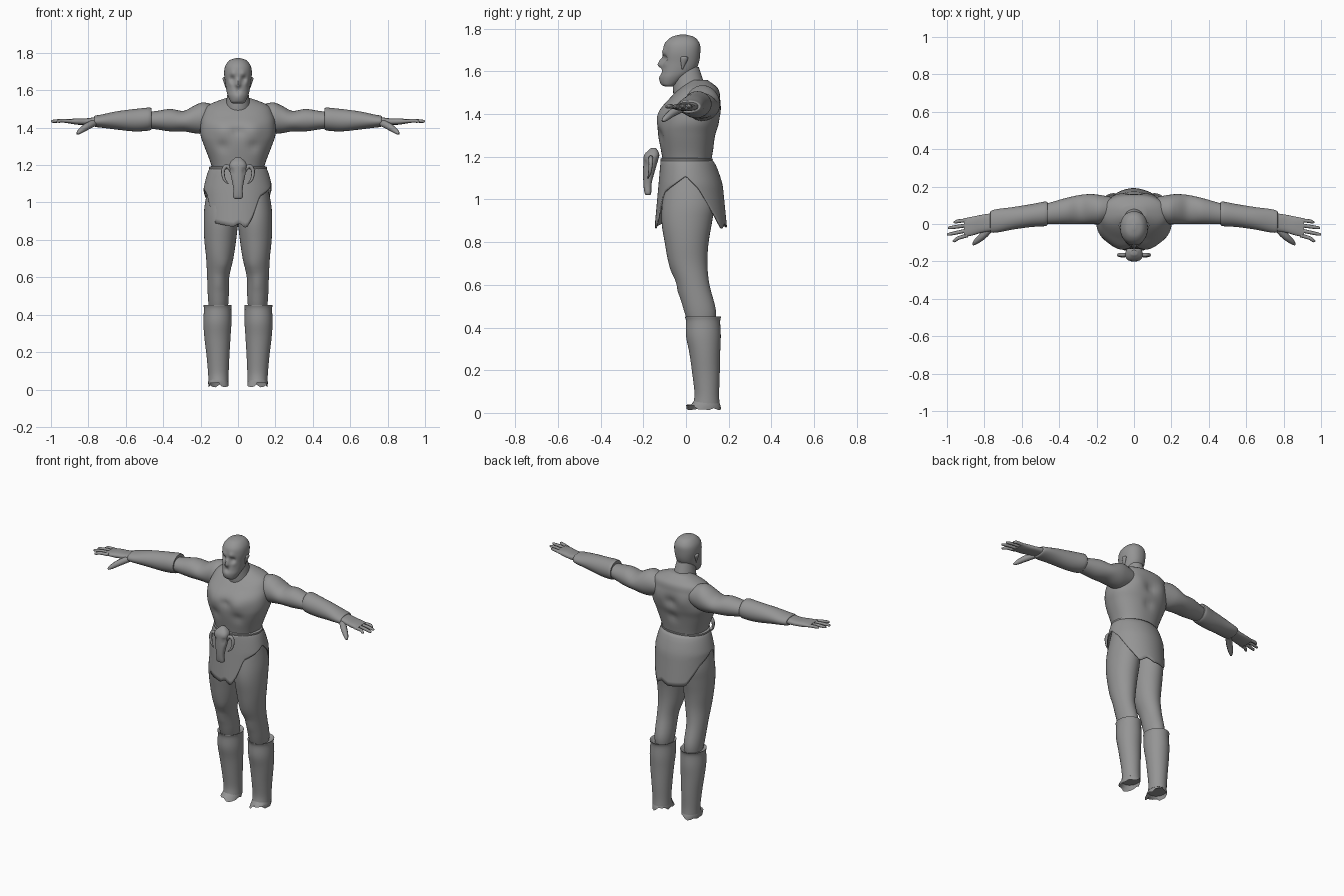
import bpy, bmesh, math, random
from mathutils import Vector

random.seed(4)
if "Cube" in bpy.data.objects:
    bpy.data.objects.remove(bpy.data.objects["Cube"])

tone = (0.3, 0.3, 0.3, 1)
grey = bpy.data.materials.new("plain grey")
grey.use_nodes = True
grey.diffuse_color = tone
grey.node_tree.nodes["Principled BSDF"].inputs["Base Color"].default_value = tone


def finish(name, data, mirror=False):
    ob = bpy.data.objects.new(name, data)
    bpy.context.collection.objects.link(ob)
    data.materials.append(grey)
    if mirror:
        ob.modifiers.new("mirror", "MIRROR").use_mirror_merge = False
    if ob.type == "MESH":
        bpy.ops.object.select_all(action="DESELECT")
        ob.select_set(True)
        bpy.context.view_layer.objects.active = ob
        bpy.ops.object.shade_smooth_by_angle(angle=math.radians(45))
    return ob


def mesh_object(name, bm, mirror=False):
    bmesh.ops.recalc_face_normals(bm, faces=bm.faces)
    mesh = bpy.data.meshes.new(name)
    bm.to_mesh(mesh)
    bm.free()
    return finish(name, mesh, mirror)


def spline(before, start, end, after, t):
    bend = 2 * before - 5 * start + 4 * end - after
    twist = after - before + 3 * (start - end)
    return start + t / 2 * (end - before + t * (bend + t * twist))


def refine(rows, steps):
    # smooth curve through every column of a table
    padded = [rows[0], *rows, rows[-1]]
    fine = []
    for four in zip(padded, padded[1:], padded[2:], padded[3:]):
        fine += [[spline(*column, k / steps) for column in zip(*four)] for k in range(steps)]
    return fine + [list(rows[-1])]


def sculpt(co, bumps):
    # each bump: half-side x, y, z, radius and push along y, the same on both sides
    push = 0
    for x, y, z, radius, depth in bumps:
        distance = (Vector((abs(co.x), co.y, co.z)) - Vector((x, y, z))).length
        push += depth * math.exp(-(distance / radius) ** 2)
    return co + Vector((0, push, 0))


def loft(name, axis, rows, sides=28, steps=4, power=2, bumps=(), mirror=False, ragged=False):
    # each row: position on the axis, then low and high limits on the other two axes
    bm = bmesh.new()
    rings = []
    for along, a_low, a_high, b_low, b_high in refine(rows, steps):
        ring = []
        for k in range(sides):
            turn = math.tau * k / sides
            c, s = (math.copysign(abs(f) ** (2 / power), f) for f in (math.cos(turn), math.sin(turn)))
            a = (a_low + a_high + (a_high - a_low) * c) / 2
            b = (b_low + b_high + (b_high - b_low) * s) / 2
            co = Vector((along, a, b)) if axis == "x" else Vector((a, b, along))
            ring.append(bm.verts.new(sculpt(co, bumps)))
        rings.append(ring)
    for low, high in zip(rings, rings[1:]):
        for k in range(sides):
            bm.faces.new((low[k], low[k - 1], high[k - 1], high[k]))
    bm.faces.new(rings[0])
    if ragged:
        for vert in rings[-1]:
            vert.co.z += random.uniform(0, .03)
    else:
        bm.faces.new(rings[-1])
    return mesh_object(name, bm, mirror)


def column(name, rows, **options):
    # symmetric upright loft: height, half width, front, back
    rows = [(z, -width, width, front, back) for z, width, front, back in rows]
    return loft(name, "z", rows, **options)


def tubes(name, paths, depth):
    # tapered rounded strokes on both sides; each point holds x, y, z and relative radius
    curve = bpy.data.curves.new(name, "CURVE")
    curve.dimensions = "3D"
    curve.bevel_depth = depth
    curve.bevel_resolution = 2
    curve.use_fill_caps = True
    for path in paths:
        fine = refine(path, 4)
        for side in (1, -1):
            stroke = curve.splines.new("POLY")
            stroke.points.add(len(fine) - 1)
            stroke.use_smooth = True
            for point, (x, y, z, radius) in zip(stroke.points, fine):
                point.co = (side * x, y, z, 1)
                point.radius = radius
    return finish(name, curve)


# Torso with chest, stomach, spine and shoulder blades
chest_forms = [(.08, -.12, 1.38, .05, -.014), (0, -.13, 1.38, .02, .01),
               (.08, -.12, 1.3, .03, .01), (0, .15, 1.4, .03, -.015),
               (0, .13, 1.3, .03, -.012), (.09, .15, 1.42, .05, .01)]
column("torso", [(1.1, .13, -.1, .11), (1.19, .14, -.11, .12), (1.3, .18, -.13, .14),
                 (1.36, .2, -.13, .155), (1.42, .2, -.12, .16), (1.47, .19, -.08, .16),
                 (1.52, .16, -.03, .15), (1.56, .06, .02, .1)],
       sides=64, steps=6, power=2.3, bumps=chest_forms)
column("neck", [(1.44, .08, -.04, .12), (1.5, .07, -.06, .1), (1.62, .05, -.06, .06)])

# Head with brow, eye hollows, nose, cheeks, mouth and beard
face_forms = [(0, -.11, 1.63, .013, -.022), (0, -.11, 1.65, .012, -.014),
              (.03, -.1, 1.66, .016, .016), (.025, -.1, 1.69, .016, -.008),
              (.045, -.1, 1.635, .015, -.004), (0, -.115, 1.595, .012, .007),
              (0, -.115, 1.565, .025, -.006)]
column("head", [(1.53, .03, -.1, -.06), (1.54, .04, -.115, -.04), (1.57, .054, -.12, 0),
                (1.6, .062, -.115, .04), (1.64, .068, -.11, .06), (1.69, .074, -.108, .067),
                (1.73, .068, -.1, .064), (1.76, .045, -.07, .04), (1.772, .01, -.03, 0)],
       sides=72, steps=6, power=2.2, bumps=face_forms)
loft("ears", "z", [(1.61, .06, .065, -.02, -.015), (1.66, .06, .082, -.026, .01),
                   (1.67, .06, .076, -.02, 0)], sides=12, mirror=True)

# Arms, bracers and hands
loft("upper_arms", "x", [(.1, .03, .14, 1.4, 1.51), (.18, 0, .155, 1.37, 1.535),
                         (.23, 0, .16, 1.37, 1.52), (.29, 0, .155, 1.38, 1.49),
                         (.36, 0, .14, 1.38, 1.5), (.43, 0, .12, 1.39, 1.49),
                         (.5, 0, .1, 1.4, 1.48)], mirror=True)
loft("bracers", "x", [(.467, .01, .1, 1.4, 1.49), (.47, -.01, .12, 1.386, 1.507),
                      (.55, -.016, .106, 1.38, 1.5), (.65, -.03, .09, 1.39, 1.487),
                      (.73, -.045, .08, 1.4, 1.47), (.765, -.045, .07, 1.405, 1.464),
                      (.768, -.03, .06, 1.415, 1.455)], mirror=True)
loft("palms", "x", [(.74, -.035, .06, 1.415, 1.46), (.81, -.045, .05, 1.415, 1.45),
                    (.86, -.06, .04, 1.416, 1.45), (.91, -.07, .03, 1.424, 1.445)],
     power=2.6, mirror=True)
fingers = []
for i, (reach, y) in enumerate([(.965, .01), (.995, -.02), (1, -.055), (.97, -.09)]):
    root = .02 - .027 * i
    fingers.append([(.89, root, 1.434, 1), (.94, (y + root) / 2, 1.437, 1),
                    (reach - .01, y, 1.434, .8), (reach, y, 1.433, .3)])
tubes("fingers", fingers, .01)
tubes("thumbs", [[(.77, -.025, 1.425, 1.4), (.81, -.065, 1.405, 1.4),
                  (.845, -.095, 1.38, 1), (.86, -.11, 1.367, .4)]], .014)

# Legs with knees and thigh muscles
loft("legs", "z", [(1.16, 0, .14, -.09, .1), (1, 0, .176, -.11, .135), (.9, 0, .183, -.115, .123),
                   (.8, .01, .18, -.1, .106), (.7, .025, .17, -.08, .1),
                   (.6, .047, .165, -.04, .11), (.48, .05, .16, -.01, .14),
                   (.4, .06, .15, .02, .13)],
     sides=36, mirror=True, bumps=[(.1, -.03, .57, .035, -.008), (.07, -.05, .66, .04, -.008)])

# Boots with a turned rim and torn feet
loft("boots", "z", [(.44, .05, .165, .015, .15), (.452, .034, .184, -.005, .165),
                    (.43, .036, .182, 0, .16), (.36, .035, .185, 0, .163),
                    (.28, .04, .18, .016, .16), (.18, .046, .168, .03, .158),
                    (.09, .05, .16, .04, .155), (.045, .05, .158, .034, .157)],
     sides=36, mirror=True)
loft("torn_feet", "z", [(.06, .056, .154, .04, .15), (.04, .05, .16, .025, .16),
                        (.01, .05, .158, 0, .164)], sides=20, steps=1, mirror=True, ragged=True)

# Hide skirt: hem height by angle from the front towards the left
hem = [(-180, .87), (-145, .88), (-120, 1), (-90, 1.08), (-65, 1.05), (-54, .98), (-42, .89),
       (-8, .87), (2, .89), (14, .86), (25, .92), (38, 1.03), (90, 1.11),
       (110, 1.05), (130, .95), (150, .86), (165, .89), (180, .87)]
waist, columns, levels = 1.19, 90, 12


def hem_height(angle):
    for (start, low), (end, high) in zip(hem, hem[1:]):
        if start <= angle <= end:
            return low + (high - low) * (angle - start) / (end - start)


bm = bmesh.new()
grid = []
for k in range(columns):
    angle = 360 * k / columns - 180
    turn = math.radians(angle)
    strip = []
    for j in range(levels + 1):
        drop = (waist - hem_height(angle)) * j / levels
        flare = min(1, drop / .12) ** .6
        width = .145 + .04 * flare
        depth = .118 + .09 * drop if abs(angle) < 90 else .12 + .04 * flare + .1 * drop
        strip.append(bm.verts.new((width * math.sin(turn), -depth * math.cos(turn), waist - drop)))
    grid.append(strip)
for k in range(columns):
    near, far = grid[k - 1], grid[k]
    for j in range(levels):
        bm.faces.new((near[j], near[j + 1], far[j + 1], far[j]))
skirt = mesh_object("hide_skirt", bm)
skirt.modifiers.new("thickness", "SOLIDIFY").thickness = .006
column("waistband", [(1.17, .15, -.115, .12), (1.19, .155, -.12, .125), (1.196, .13, -.1, .1)],
       sides=48)

# Horned skull on the belt
column("belt_skull", [(1.02, .016, -.186, -.17), (1.03, .026, -.194, -.163),
                      (1.08, .026, -.2, -.16), (1.17, .043, -.2, -.135),
                      (1.21, .044, -.195, -.125), (1.24, .015, -.165, -.14)],
       sides=40, power=2.6, bumps=[(.03, -.19, 1.165, .012, .014)])
tubes("skull_horns", [[(.035, -.165, 1.17, 1), (.06, -.165, 1.195, 1), (.08, -.165, 1.17, .9),
                       (.074, -.17, 1.125, .7), (.052, -.178, 1.1, .25)]], .011)
